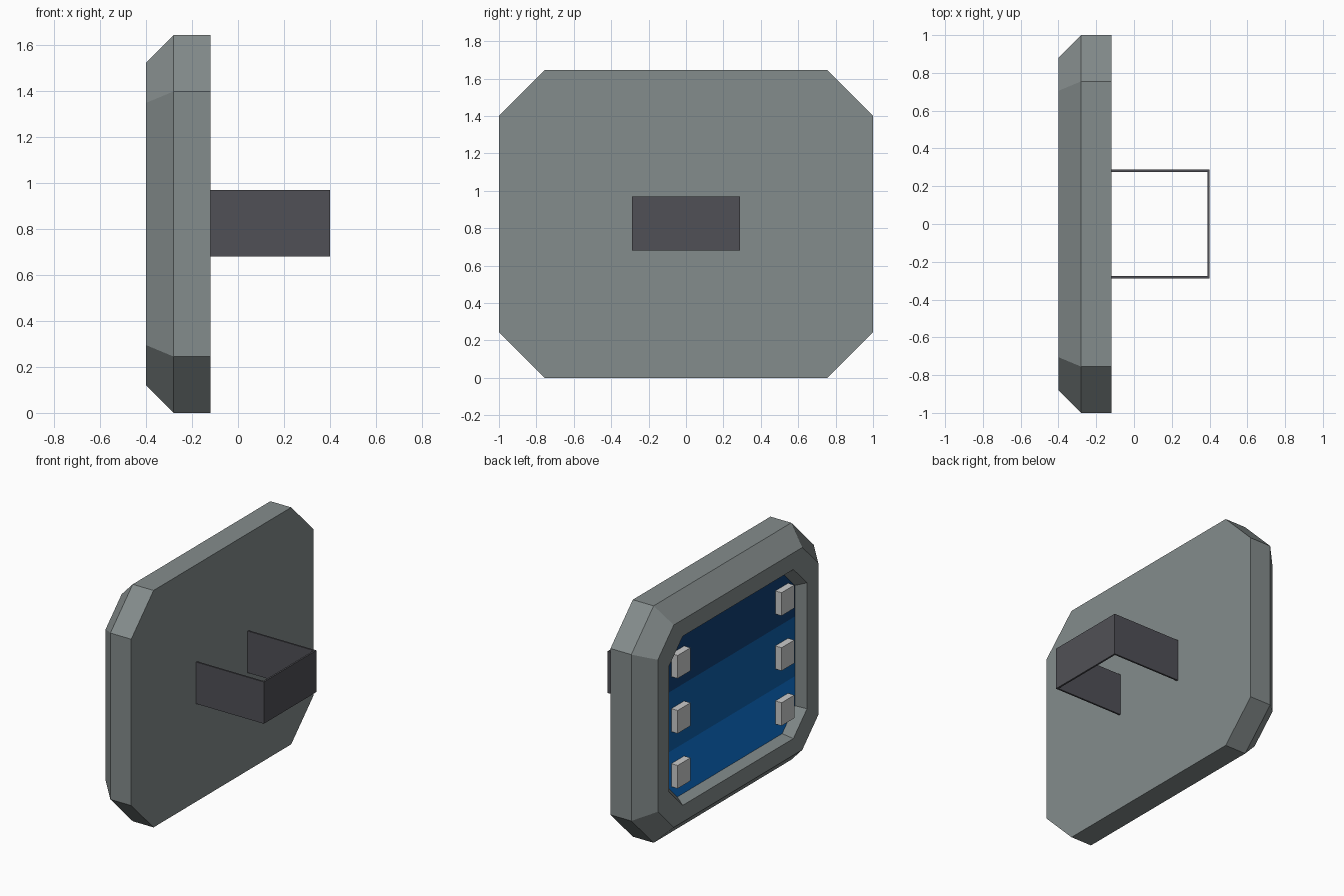
import bpy, bmesh

if "Cube" in bpy.data.objects:
    bpy.data.objects.remove(bpy.data.objects["Cube"])

CZ = 0.8225  # height of the panel centre


def material(name, rgb):
    m = bpy.data.materials.new(name)
    lin = [(c / 255 / 12.92) if c < 11 else ((c / 255 + 0.055) / 1.055) ** 2.4 for c in rgb]
    m.diffuse_color = (*lin, 1)
    m.use_nodes = True
    m.node_tree.nodes["Principled BSDF"].inputs["Base Color"].default_value = m.diffuse_color
    return m


GREY = material("casing grey", (132, 140, 140))
DARK = material("strap charcoal", (80, 80, 86))
LIGHT = material("button light grey", (202, 203, 203))
BLUES = [material("bright blue", (14, 118, 216)),
         material("mid blue", (14, 95, 170)),
         material("deep blue", (16, 62, 116))]


def finish(bm, name, mats):
    bmesh.ops.recalc_face_normals(bm, faces=bm.faces)
    me = bpy.data.meshes.new(name)
    bm.to_mesh(me)
    bm.free()
    for m in mats:
        me.materials.append(m)
    ob = bpy.data.objects.new(name, me)
    bpy.context.collection.objects.link(ob)
    return ob


def octagon(bm, x, hy, hz, leg):
    """Ring of a corner-cut rectangle facing along x."""
    pts = [(hy, hz - leg), (hy - leg, hz), (leg - hy, hz), (-hy, hz - leg),
           (-hy, leg - hz), (leg - hy, -hz), (hy - leg, -hz), (hy, leg - hz)]
    return [bm.verts.new((x, y, CZ + z)) for y, z in pts]


def box(name, lo, hi, mat):
    bm = bmesh.new()
    bmesh.ops.create_cube(bm, size=1)
    for v in bm.verts:
        v.co = [(a + b) / 2 + c * (b - a) for a, b, c in zip(lo, hi, v.co)]
    return finish(bm, name, [mat])


# Casing: back plate, straight rim, bevel, front lip, recess wall
SCREEN = (-0.336, 0.715, 0.558, 0.14)
bm = bmesh.new()
rings = [octagon(bm, *r) for r in [
    (-0.12, 1.0, 0.8225, 0.245),
    (-0.28, 1.0, 0.8225, 0.245),
    (-0.40, 0.88, 0.7025, 0.175),
    (-0.40, 0.757, 0.587, 0.15),
    SCREEN]]
for a, b in zip(rings, rings[1:]):
    for i in range(8):
        j = (i + 1) % 8
        bm.faces.new((a[i], a[j], b[j], b[i]))
bm.faces.new(rings[0])
finish(bm, "casing", [GREY])

# Screen: one octagon cut into three colour bands by height
bm = bmesh.new()
bm.faces.new(octagon(bm, *SCREEN))
for z in (0.61, 1.025):
    bmesh.ops.bisect_plane(bm, geom=bm.verts[:] + bm.edges[:] + bm.faces[:],
                           plane_co=(0, 0, z), plane_no=(0, 0, 1))
for f in bm.faces:
    z = f.calc_center_median().z
    f.material_index = (z > 0.61) + (z > 1.025)
    if f.normal.x > 0:
        f.normal_flip()
screen = finish(bm, "screen", BLUES)
if screen.data.polygons[0].normal.x > 0:
    screen.data.flip_normals()

# Buttons: three on each side of the screen
for s in (-1, 1):
    for k in (-1, 0, 1):
        y, z = s * 0.57, CZ + k * 0.382
        box("button", (-0.384, y - 0.07, z - 0.08), (-0.33, y + 0.07, z + 0.08), LIGHT)

# Strap: thin loop behind the casing
T, W, X = 0.012, 0.288, 0.40
for s in (-1, 1):
    ys = sorted((s * W, s * (W - T)))
    box("strap_side", (-0.125, ys[0], 0.68), (X - T, ys[1], 0.97), DARK)
box("strap_end", (X - T, -W, 0.68), (X, W, 0.97), DARK)
